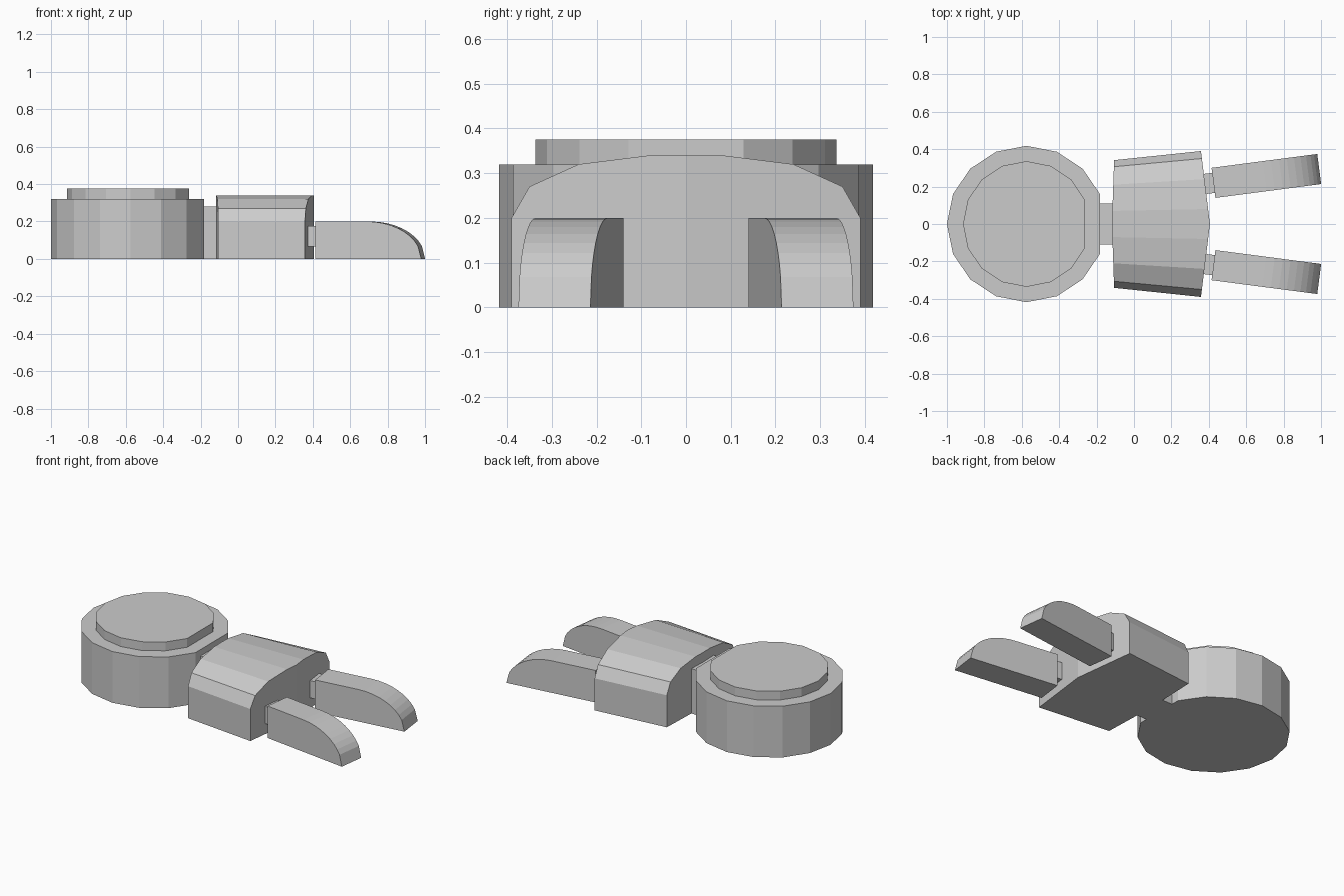
import bpy, bmesh
from math import sin, cos, pi, radians

if "Cube" in bpy.data.objects:
    bpy.data.objects.remove(bpy.data.objects["Cube"])


def make(name, loops, mirror=False):
    """Solid between two matching rings of points."""
    bm = bmesh.new()
    a, b = [[bm.verts.new(p) for p in ring] for ring in loops]
    n = len(a)
    for i in range(n):
        j = (i + 1) % n
        bm.faces.new((a[i], a[j], b[j], b[i]))
    bm.faces.new(a)
    bm.faces.new(b)
    bmesh.ops.recalc_face_normals(bm, faces=bm.faces)
    me = bpy.data.meshes.new(name)
    bm.to_mesh(me)
    bm.free()
    ob = bpy.data.objects.new(name, me)
    bpy.context.collection.objects.link(ob)
    if mirror:
        m = ob.modifiers.new("mirror", 'MIRROR')
        m.use_axis = (False, True, False)
    return ob


def disc(name, rx, ry, z0, z1):
    # 16-sided disc with the vertex facing the neck cut off
    ring = [(-0.575 + rx * cos(k * pi / 8), ry * sin(k * pi / 8)) for k in range(1, 16)]
    return make(name, [[(x, y, z) for x, y in ring] for z in (z0, z1)])


# Round end with raised top plate
disc("round_base", 0.425, 0.418, 0, 0.32)
disc("round_top_plate", 0.339, 0.336, 0.32, 0.375)

# Neck block
neck = [(-0.11, 0), (0.11, 0), (0.11, 0.28), (-0.11, 0.28)]
make("neck", [[(x, y, z) for y, z in neck] for x in (-0.19, -0.11)])

# Tapered, arched body with slightly bowed ends (built as two half-solids' outline)
half = [(0.39, 0), (0.39, 0.2), (0.35, 0.27), (0.24, 0.32), (0.08, 0.34)]
bm = bmesh.new()
prof = [(0, 0)] + half + [(0, 0.34)] + [(-y, z) for y, z in reversed(half)]
back = [bm.verts.new((-0.118 + 0.03 * abs(y), y * 0.875, z)) for y, z in prof]
front = [bm.verts.new((0.406 - 0.123 * abs(y), y, z)) for y, z in prof]
n = len(prof)
for i in range(n):
    j = (i + 1) % n
    bm.faces.new((back[i], back[j], front[j], front[i]))
for ring in (back, front):
    bm.faces.new(ring[:7])
    bm.faces.new(ring[6:] + ring[:1])
bmesh.ops.recalc_face_normals(bm, faces=bm.faces)
me = bpy.data.meshes.new("body")
bm.to_mesh(me)
bm.free()
bpy.context.collection.objects.link(bpy.data.objects.new("body", me))


def prong_part(name, outline, half_width):
    # Side outline (length, height) extruded across the splayed prong axis
    c, s = cos(radians(7.45)), sin(radians(7.45))
    return make(name, [[(0.425 + u * c - t * s, 0.22 + u * s + t * c, z)
                        for u, z in outline] for t in (-half_width, half_width)], True)


# Splayed prongs with rounded tips, mirrored across the centre
angles = [0] + [20 + 70 * k / 8 for k in range(9)]
tip = [(0.275 + 0.295 * cos(radians(a)), 0.2 * sin(radians(a))) for a in angles]
prong_part("prongs", [(0, 0)] + tip + [(0, 0.2)], 0.081)

# Pegs joining the prongs to the body
prong_part("prong_pegs", [(-0.06, 0.067), (0.01, 0.067), (0.01, 0.175), (-0.06, 0.175)], 0.054)
